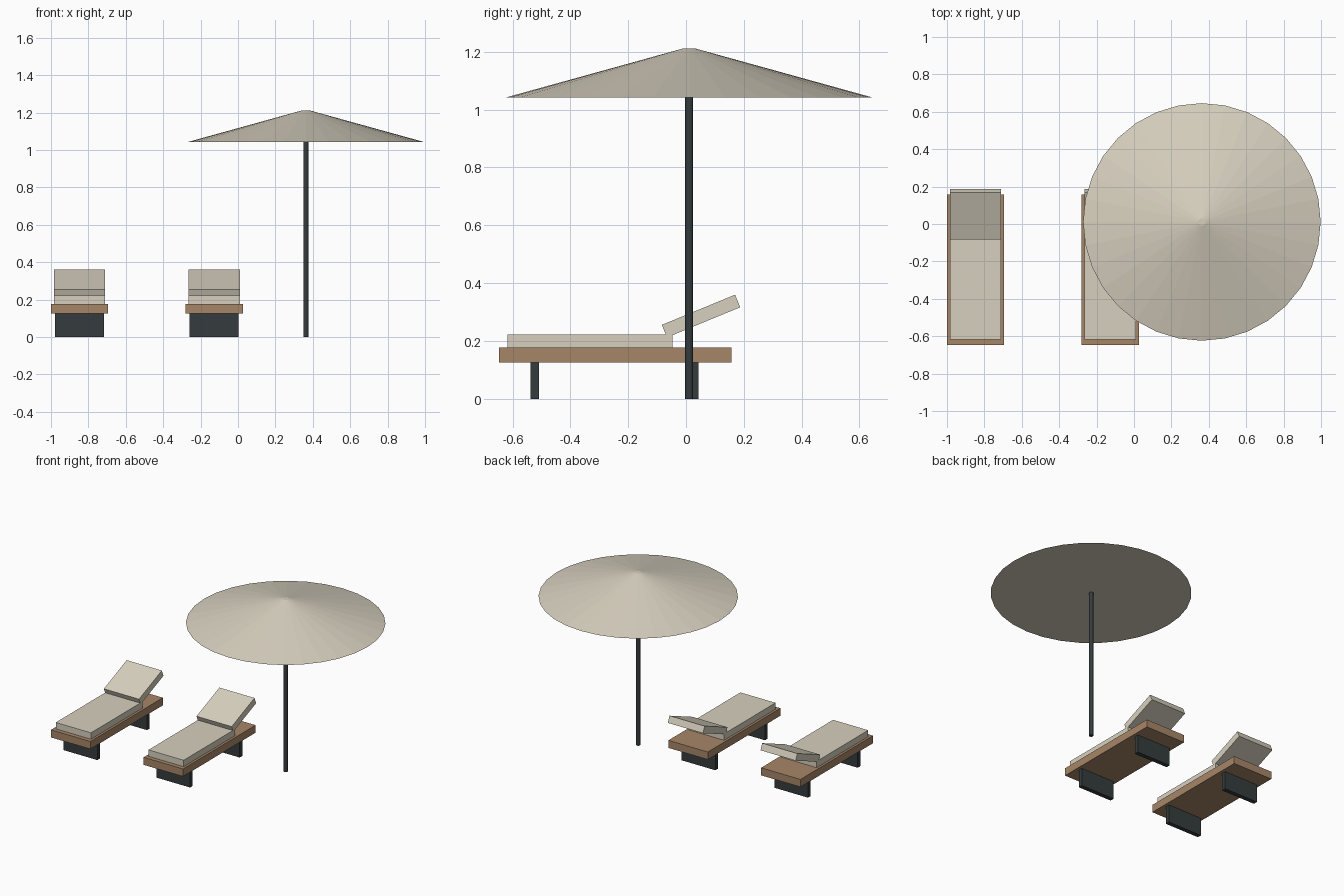
import bpy
from math import radians

cube = bpy.data.objects.get("Cube")
if cube:
    bpy.data.objects.remove(cube, do_unlink=True)


def material(name, rgb):
    mat = bpy.data.materials.new(name)
    mat.use_nodes = True
    colour = (*rgb, 1)
    mat.diffuse_color = colour
    mat.node_tree.nodes["Principled BSDF"].inputs["Base Color"].default_value = colour
    return mat


fabric = material("cream fabric", (0.68, 0.63, 0.52))
wood = material("warm wood", (0.39, 0.24, 0.14))
metal = material("dark metal", (0.035, 0.045, 0.047))


def finish(name, mat):
    obj = bpy.context.object
    obj.name = name
    obj.data.materials.append(mat)
    return obj


def box(name, mat, centre, size, tilt=0):
    bpy.ops.mesh.primitive_cube_add(size=1, location=centre, rotation=(radians(tilt), 0, 0))
    obj = finish(name, mat)
    obj.scale = size
    return obj


def span_box(name, mat, x, width, y0, y1, z0, z1):
    return box(name, mat, (x, (y0 + y1) / 2, (z0 + z1) / 2), (width, y1 - y0, z1 - z0))


# Sun loungers
def lounger(side, x):
    span_box(side + "_frame", wood, x, 0.306, -0.647, 0.158, 0.125, 0.178)
    span_box(side + "_seat_cushion", fabric, x, 0.273, -0.617, -0.046, 0.178, 0.223)
    box(side + "_backrest_cushion", fabric, (x, 0.052, 0.286), (0.273, 0.274, 0.047), 22.4)
    for end, y in (("front", -0.523), ("back", 0.028)):
        span_box(f"{side}_{end}_leg", metal, x, 0.262, y - 0.015, y + 0.015, 0, 0.125)


lounger("right", -0.847)
lounger("left", -0.127)

# Parasol
px, py = 0.363, 0.011
bpy.ops.mesh.primitive_cylinder_add(vertices=16, radius=0.014, depth=1.1, location=(px, py, 0.55))
finish("parasol_pole", metal)
bpy.ops.object.shade_smooth_by_angle(angle=radians(40))

bpy.ops.mesh.primitive_cone_add(vertices=32, radius1=0.635, radius2=0.02, depth=0.17,
                                location=(px, py, 1.127))
finish("parasol_canopy", fabric)
